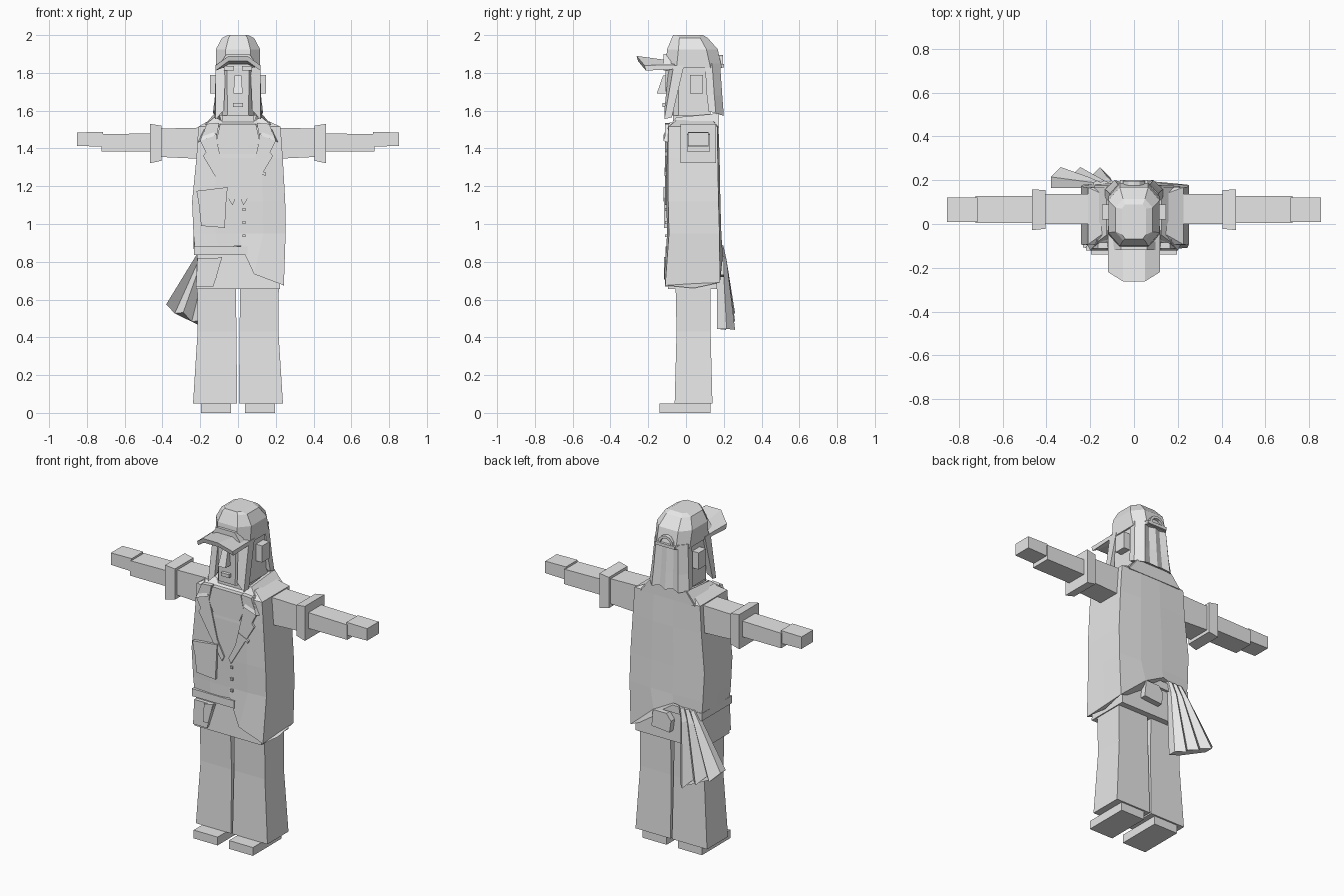
import bpy, bmesh, math
from mathutils import Vector

cloth = bpy.data.materials.new("plain_grey")
cloth.diffuse_color = (0.8, 0.8, 0.8, 1)


def finish(name, bm):
    bmesh.ops.recalc_face_normals(bm, faces=bm.faces)
    me = bpy.data.meshes.new(name)
    bm.to_mesh(me)
    bm.free()
    me.materials.append(cloth)
    ob = bpy.data.objects.new(name, me)
    bpy.context.collection.objects.link(ob)
    return ob


def loft(name, rings, mirror=False):
    """Skin closed rings of points and cap both ends; mirror=True builds both sides."""
    for s in ((1, -1) if mirror else (1,)):
        bm = bmesh.new()
        vs = [[bm.verts.new((s * p[0], p[1], p[2])) for p in r] for r in rings]
        n = len(rings[0])
        for a, b in zip(vs, vs[1:]):
            for i in range(n):
                j = (i + 1) % n
                bm.faces.new((a[i], a[j], b[j], b[i]))
        bm.faces.new(vs[0])
        bm.faces.new(vs[-1])
        finish(name + (("_right" if s > 0 else "_left") if mirror else ""), bm)


def rect(x0, x1, y0, y1, z):
    return [(x0, y0, z), (x1, y0, z), (x1, y1, z), (x0, y1, z)]


def xrect(x, y0, y1, z0, z1):
    return [(x, y0, z0), (x, y1, z0), (x, y1, z1), (x, y0, z1)]


def octagon(x, y0, y1, z, cx, cy):
    return [(-x + cx, y0, z), (x - cx, y0, z), (x, y0 + cy, z), (x, y1 - cy, z),
            (x - cx, y1, z), (-x + cx, y1, z), (-x, y1 - cy, z), (-x, y0 + cy, z)]


def box(name, x, y, z, mirror=False):
    loft(name, [rect(*x, *y, z[0]), rect(*x, *y, z[1])], mirror)


def plate(name, pts, y0, y1, mirror=False):
    """Outline in x, z pushed from depth y0 to y1."""
    loft(name, [[(x, y0, z) for x, z in pts], [(x, y1, z) for x, z in pts]], mirror)


# Shoes and flared trousers
box("shoe", (0.038, 0.197), (-0.14, 0.13), (0, 0.05), True)
loft("trouser_leg", [rect(0.005, 0.238, -0.06, 0.14, 0.05),
                     rect(0.008, 0.214, -0.05, 0.13, 0.43),
                     rect(0.012, 0.216, -0.055, 0.13, 0.67)], True)

# Hips, belt and pouches
loft("hips", [rect(-0.222, 0.222, -0.095, 0.165, 0.655),
              rect(-0.215, 0.215, -0.085, 0.165, 0.9)])
box("belt", (-0.232, 0.05), (-0.108, 0.18), (0.835, 0.88))
plate("front_pouch", [(-0.222, 0.67), (-0.13, 0.67), (-0.085, 0.82), (-0.215, 0.82)], -0.11, -0.08)
plate("front_pouch_flap", [(-0.15, 0.705), (-0.118, 0.705), (-0.085, 0.825), (-0.145, 0.815)], -0.117, -0.1)
plate("back_pouch", [(0.09, 0.73), (-0.03, 0.72), (-0.04, 0.79), (-0.01, 0.83), (0.08, 0.83)], 0.15, 0.2)

# Open coat: long at the right hip, lifted above the belt on the left
def coat_ring(xl, xr, yf, yb, z, inset=0.02):
    w = xr - xl
    return [(xl, yf + inset, z), (xl + 0.24 * w, yf, z), (xl + 0.5 * w, yf, z), (xl + 0.76 * w, yf, z),
            (xr, yf + inset, z), (xr, 0.04, z), (xr, yb - inset, z),
            (xl + 0.7 * w, yb, z), (xl + 0.4 * w, yb, z), (xl, yb - inset, z), (xl, 0.04, z)]

hem = [(-0.228, -0.09, 0.87), (-0.11, -0.1, 0.875), (0.015, -0.1, 0.885), (0.085, -0.115, 0.735),
       (0.243, -0.11, 0.675), (0.24, 0.04, 0.66), (0.243, 0.18, 0.69),
       (0.08, 0.195, 0.83), (-0.05, 0.19, 0.9), (-0.228, 0.175, 0.86), (-0.235, 0.04, 0.87)]
loft("coat", [hem,
              coat_ring(-0.236, 0.252, -0.1, 0.187, 0.95, 0.01),
              coat_ring(-0.243, 0.25, -0.104, 0.182, 1.12, 0.01),
              coat_ring(-0.22, 0.237, -0.105, 0.178, 1.35, 0.01),
              coat_ring(-0.21, 0.225, -0.098, 0.172, 1.515, 0.005),
              coat_ring(-0.15, 0.15, -0.06, 0.15, 1.55, 0.01)])

# Lapels, shirt neck, chest pocket and buttons
plate("lapel", [(0.1, 1.535), (0.165, 1.53), (0.2, 1.44), (0.17, 1.38), (0.185, 1.36),
                (0.03, 1.1), (0.015, 1.13), (0.06, 1.22), (0.115, 1.45)], -0.112, -0.085, True)
loft("collar_tip", [[(0.17, -0.07, 1.535), (0.105, -0.09, 1.49), (0.215, -0.09, 1.43)],
                    [(0.165, -0.085, 1.54), (0.115, -0.12, 1.47), (0.2, -0.12, 1.44)]], True)
plate("shirt_neck", [(-0.095, 1.53), (-0.115, 1.44), (-0.085, 1.37), (0.085, 1.37), (0.115, 1.44), (0.095, 1.53)],
      -0.11, -0.05)
plate("chest_pocket", [(-0.195, 0.99), (-0.07, 0.98), (-0.058, 1.19), (-0.215, 1.17)], -0.116, -0.09)
plate("pocket_flap", [(-0.21, 1.12), (-0.06, 1.14), (-0.055, 1.195), (-0.22, 1.175)], -0.12, -0.1)
plate("side_pocket_slit", [(0.085, 1.3), (0.15, 1.27), (0.145, 1.255), (0.08, 1.285)], -0.115, -0.1)
for i, z in enumerate((0.93, 1.0, 1.07)):
    box("button_%d" % i, (0.025, 0.04), (-0.112, -0.09), (z, z + 0.015))

# Standing collar around the neck
loft("collar_wing", [[(0.075, -0.08, 1.52), (0.18, -0.09, 1.52), (0.18, 0.17, 1.52), (0.075, 0.17, 1.52)],
                     [(0.1, -0.05, 1.555), (0.125, -0.05, 1.565), (0.125, 0.17, 1.585), (0.1, 0.16, 1.58)]], True)
plate("collar_back", [(-0.18, 1.51), (-0.12, 1.585), (0.12, 1.585), (0.18, 1.51)], 0.14, 0.175)
box("neck", (-0.085, 0.085), (-0.07, 0.1), (1.5, 1.6))

# Straight arms with wide cuffs
loft("sleeve", [xrect(0.2, 0.0, 0.137, 1.345, 1.51), xrect(0.41, 0.0, 0.137, 1.355, 1.505)], True)
loft("cuff", [xrect(0.405, -0.022, 0.155, 1.335, 1.52), xrect(0.465, -0.028, 0.158, 1.322, 1.53)], True)
loft("forearm", [xrect(0.46, 0.005, 0.128, 1.385, 1.48), xrect(0.723, 0.005, 0.128, 1.385, 1.475)], True)
loft("hand", [xrect(0.715, 0.01, 0.12, 1.41, 1.487), xrect(0.853, 0.01, 0.12, 1.413, 1.485)], True)

# Head and face
def head_ring(z, f, yf):
    return [(-f, yf, z), (f, yf, z), (0.105, -0.04, z), (0.105, 0.13, z), (-0.105, 0.13, z), (-0.105, -0.04, z)]

loft("head", [head_ring(1.575, 0.055, -0.105), head_ring(1.86, 0.06, -0.11)])
loft("nose", [rect(-0.025, 0.025, -0.155, -0.09, 1.69), rect(-0.018, 0.018, -0.122, -0.09, 1.785)])
box("mouth", (-0.027, 0.027), (-0.125, -0.09), (1.62, 1.64))
box("eyebrow", (0.022, 0.075), (-0.12, -0.07), (1.812, 1.836), True)
box("ear", (0.1, 0.147), (0.02, 0.09), (1.69, 1.79), True)

# Hair: front strands and a flared back
loft("hair_strand", [[(0.075, -0.115, 1.6), (0.12, -0.115, 1.555), (0.125, -0.075, 1.565), (0.09, -0.07, 1.59)],
                     [(0.065, -0.09, 1.84), (0.118, -0.065, 1.84), (0.118, -0.01, 1.84), (0.08, -0.01, 1.84)]], True)

def hair_ring(w, y0, y1, z, dip):
    back = [(-w + 2 * w * i / 6, y1 + (0.012 if i % 2 else 0) - (0.03 if i in (0, 6) else 0),
             z - (dip if i % 2 else 0)) for i in range(7)]
    return [(-w, y0, z + dip)] + back + [(w, y0, z + dip)]

loft("back_hair", [hair_ring(0.132, 0.12, 0.188, 1.585, 0.012),
                   hair_ring(0.122, 0.11, 0.18, 1.68, 0),
                   hair_ring(0.11, 0.1, 0.168, 1.85, 0)])

# Cap with strap opening and arched brim
loft("cap", [octagon(0.115, -0.11, 0.19, 1.825, 0.05, 0.06),
             octagon(0.117, -0.1, 0.168, 1.925, 0.052, 0.06),
             octagon(0.085, -0.075, 0.115, 1.985, 0.035, 0.04),
             octagon(0.055, -0.068, 0.09, 2.0, 0.015, 0.02)])
arch = [(0.052 * math.cos(math.pi * i / 6), 1.84 + 0.055 * math.sin(math.pi * i / 6)) for i in range(7)]
inner = [(x * 0.72, 1.84 + (z - 1.84) * 0.72) for x, z in reversed(arch)]
plate("strap_arch", arch + inner, 0.15, 0.197)
box("cap_strap", (-0.065, 0.065), (0.15, 0.2), (1.828, 1.846))
span = [(-0.118, -0.22, 1.822, 1.82), (-0.05, -0.262, 1.872, 1.84), (0.05, -0.262, 1.872, 1.84), (0.118, -0.22, 1.822, 1.82)]
loft("brim", [[(x, -0.06, z + t) for x, _, _, z in span] + [(x, -0.06, z) for x, _, _, z in reversed(span)]
              for t in (0.022,)] +
     [[(x, y, z + 0.018) for x, y, z, _ in span] + [(x, y + 0.008, z - 0.01) for x, y, z, _ in reversed(span)]])
plate("cap_front_panel", [(-0.1, 1.845), (-0.06, 1.9), (0.06, 1.9), (0.1, 1.845)], -0.118, -0.08)

# Rag hanging from the back of the belt, pleated and spreading outward
def rag_ring(c, half, z0, slope, y, fold, thick):
    pts = []
    for i in range(7):
        t = i / 6
        pts.append((c - half + 2 * half * t, y + (fold if i % 2 else 0), z0 - slope * t - (fold * 0.6 if i % 2 else 0)))
    return pts + [(x, yy - thick, z) for x, yy, z in reversed(pts)]

loft("hanging_rag", [rag_ring(-0.135, 0.05, 0.89, 0.0, 0.19, 0.008, 0.03),
                     rag_ring(-0.165, 0.065, 0.82, 0.0, 0.195, 0.02, 0.03),
                     rag_ring(-0.245, 0.135, 0.575, 0.13, 0.215, 0.045, 0.05)])
